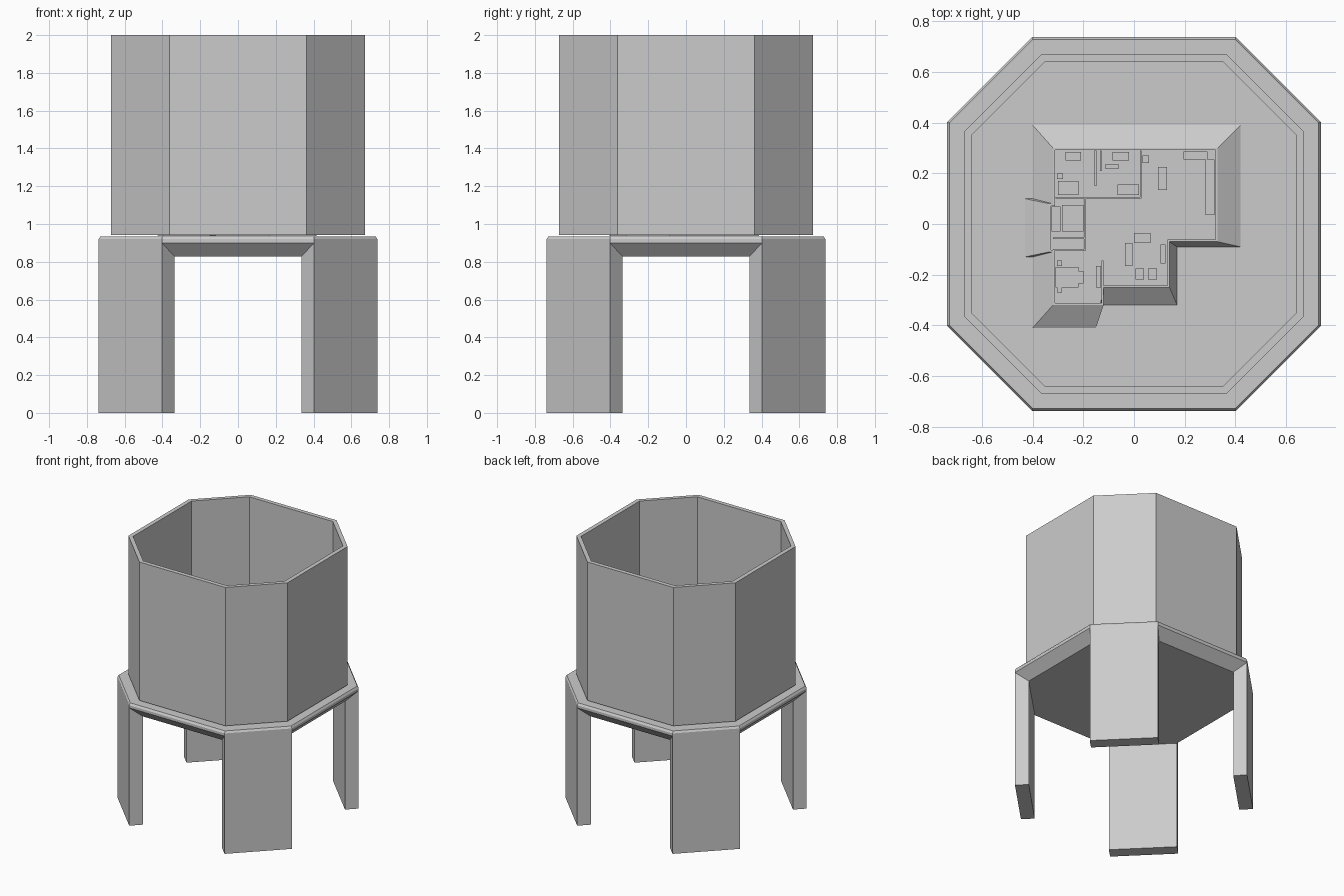
import bpy
import bmesh
from mathutils import Vector

cube = bpy.data.objects.get("Cube")
if cube:
    bpy.data.objects.remove(cube, do_unlink=True)

grey = bpy.data.materials.new("plain_grey")
grey.use_nodes = True
colour = (0.6, 0.6, 0.6, 1)
grey.diffuse_color = colour
grey.node_tree.nodes["Principled BSDF"].inputs["Base Color"].default_value = colour


def finish(name, bm):
    bmesh.ops.recalc_face_normals(bm, faces=bm.faces)
    mesh = bpy.data.meshes.new(name)
    bm.to_mesh(mesh)
    bm.free()
    mesh.materials.append(grey)
    obj = bpy.data.objects.new(name, mesh)
    bpy.context.collection.objects.link(obj)
    return obj


def loft(name, sections, closed=False):
    """Join outlines of equal length, given as (points, height) pairs."""
    bm = bmesh.new()
    loops = [[bm.verts.new((x, y, z)) for x, y in points] for points, z in sections]
    pairs = list(zip(loops, loops[1:]))
    if closed:
        pairs.append((loops[-1], loops[0]))
    else:
        bm.faces.new(loops[0])
        bm.faces.new(loops[-1])
    for low, high in pairs:
        for i in range(len(low)):
            j = (i + 1) % len(low)
            bm.faces.new((low[i], low[j], high[j], high[i]))
    return finish(name, bm)


def octagon(flat, half):
    quarter = [(flat, -half), (flat, half), (half, flat), (-half, flat)]
    return quarter + [(-x, -y) for x, y in quarter]


def inset(points, d):
    """Offset a right-angled anticlockwise outline inwards."""
    out = []
    for i, point in enumerate(points):
        p = Vector(point)
        a = (p - Vector(points[i - 1])).normalized()
        b = (Vector(points[(i + 1) % len(points)]) - p).normalized()
        out.append(tuple(p + d * Vector((-a.y - b.y, a.x + b.x))))
    return out


def boxes(name, rects, bottom, top):
    """One object made of upright boxes, each as x0, x1, y0, y1."""
    bm = bmesh.new()
    for x0, x1, y0, y1 in rects:
        verts = bmesh.ops.create_cube(bm, size=1)["verts"]
        bmesh.ops.scale(bm, verts=verts, vec=(x1 - x0, y1 - y0, top - bottom))
        middle = Vector((x0 + x1, y0 + y1, bottom + top)) / 2
        bmesh.ops.translate(bm, verts=verts, vec=middle)
    return finish(name, bm)


# Table top with sloped underside and a small top bevel
under, rim = octagon(0.67, 0.335), octagon(0.738, 0.403)
loft("table_top", [(under, 0.827), (rim, 0.9), (rim, 0.92),
                   (octagon(0.728, 0.4), 0.935)])

# Slab legs under the diagonal sides
for sx, side in ((1, "left"), (-1, "right")):
    for sy, end in ((1, "back"), (-1, "front")):
        foot = [(sx * x, sy * y) for x, y in (rim[1], rim[2], under[2], under[1])]
        loft(f"{end}_{side}_leg", [(foot, 0), (foot, 0.9)])

# Open drum of eight flat panels
outer, inner = octagon(0.672, 0.363), octagon(0.64, 0.353)
loft("drum_wall", [(outer, 0.942), (outer, 2), (inner, 2), (inner, 0.942)], closed=True)

# Raised floor plan with flared sides and a sunken floor
wall = [(-.32, -.32), (-.12, -.32), (-.12, -.25), (.14, -.25), (.14, -.07), (.33, -.07),
        (.33, .3), (-.32, .3), (-.32, .08), (-.335, .08), (-.335, -.11), (-.32, -.11)]
base = [(-.4, -.41), (-.15, -.41), (-.12, -.32), (.17, -.32), (.17, -.09), (.42, -.09),
        (.42, .39), (-.4, .39), (-.4, .1), (-.43, .1), (-.43, -.13), (-.4, -.13)]
FLOOR, RIM = 0.96, 0.99
lip = inset(wall, 0.008)
loft("house_shell", [(base, 0.936), (wall, RIM), (lip, RIM), (lip, FLOOR)])

# Inner walls
boxes("partition_walls", [
    (-.31, .03, .1, .107), (.023, .03, .1, .29), (-.155, -.148, .15, .29),
    (-.135, -.128, .21, .29), (-.197, -.19, -.1, .1), (-.32, -.19, -.06, -.053),
    (-.32, -.19, -.105, -.098), (-.128, -.121, -.25, -.145)], FLOOR, RIM)

# Furniture by room
boxes("beds", [(-.3, -.22, .115, .17), (-.065, .02, .115, .155),
               (-.31, -.22, -.25, -.17)], FLOOR, 0.972)
boxes("cupboards", [(-.27, -.21, .25, .285), (-.085, -.02, .25, .285),
                    (-.115, -.06, .22, .235), (-.15, -.13, -.25, -.165)], FLOOR, 0.98)
boxes("nightstands", [(-.305, -.28, .177, .2), (-.305, -.285, -.165, -.145),
                      (-.305, -.285, -.27, -.25), (-.22, -.2, -.235, -.185)], FLOOR, 0.97)
boxes("kitchen_units", [(.195, .29, .255, .287), (.283, .318, .035, .255),
                        (.095, .13, .135, .225), (.033, .06, .24, .27)], FLOOR, 0.976)
boxes("living_room_seats", [(-.035, -.005, -.165, -.075), (0, .065, -.075, -.035),
                            (.005, .04, -.22, -.175), (.055, .09, -.22, -.175),
                            (.105, .125, -.155, -.08)], FLOOR, 0.972)
boxes("bathroom_units", [(-.285, -.2, -.03, .075), (-.325, -.29, -.03, .07)], FLOOR, 0.974)
